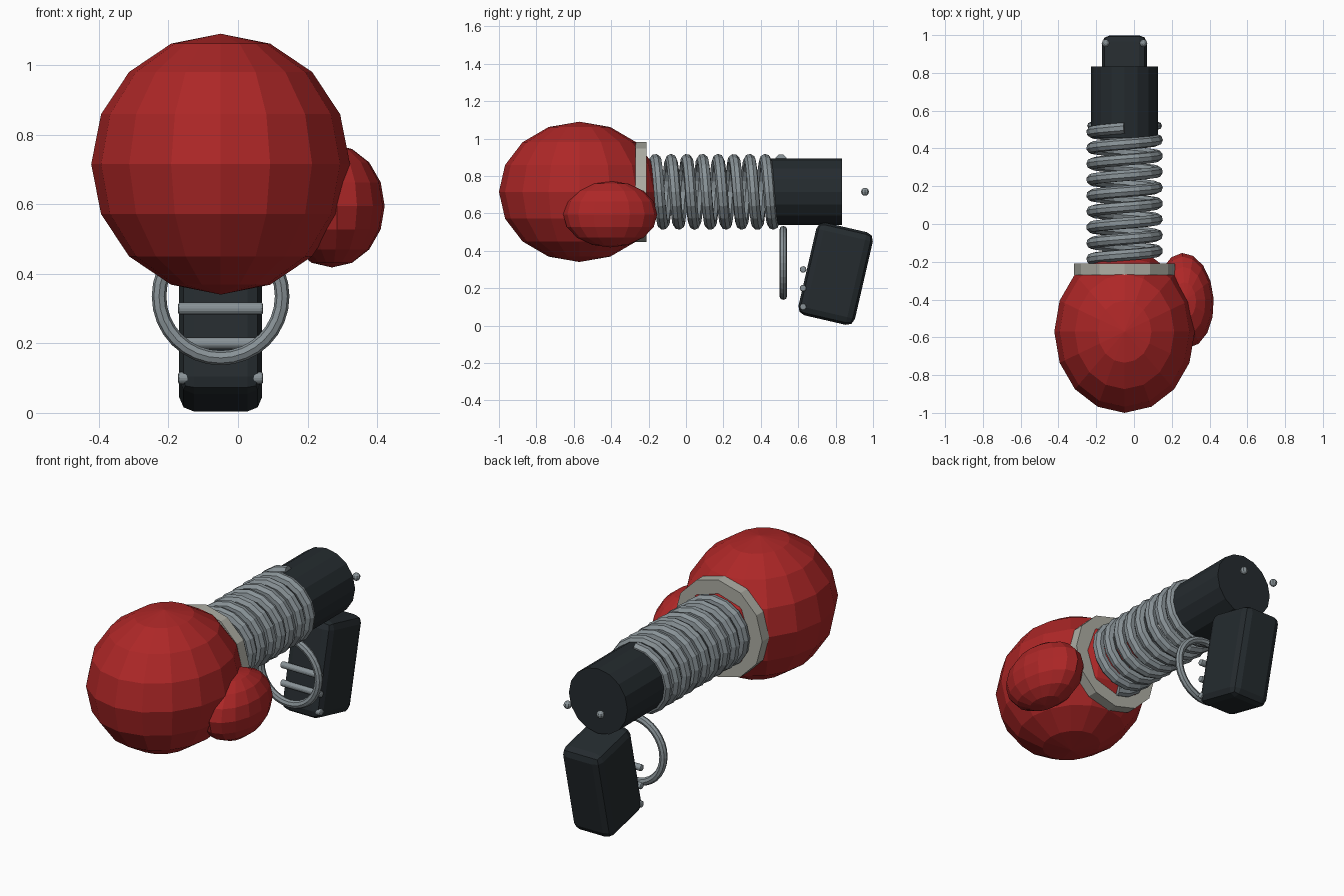
import bpy, math

if "Cube" in bpy.data.objects:
    bpy.data.objects.remove(bpy.data.objects["Cube"])

CX, CZ = -0.05, 0.715          # main axis of the device


def material(name, rgb):
    m = bpy.data.materials.new(name)
    m.diffuse_color = (*rgb, 1)
    m.use_nodes = True
    m.node_tree.nodes["Principled BSDF"].inputs["Base Color"].default_value = m.diffuse_color
    return m


RED = material("red_leather", (0.42, 0.02, 0.02))
DARK = material("dark_metal", (0.018, 0.024, 0.028))
STEEL = material("steel", (0.25, 0.29, 0.31))
CREAM = material("cuff_cloth", (0.42, 0.42, 0.37))


def finish(name, mat, bevel=0, segments=2):
    ob = bpy.context.object
    ob.name = name
    ob.data.materials.append(mat)
    bpy.ops.object.transform_apply(location=False, rotation=False, scale=True)
    if bevel:
        b = ob.modifiers.new("Bevel", "BEVEL")
        b.width, b.segments = bevel, segments
    return ob


def ellipsoid(name, mat, loc, radii, segs=16, rings=8, rot=(0, 0, 0)):
    bpy.ops.mesh.primitive_uv_sphere_add(segments=segs, ring_count=rings, radius=1,
                                         location=loc, rotation=rot)
    bpy.context.object.scale = radii
    return finish(name, mat)


def cylinder(name, mat, loc, radius, depth, sides, rot, bevel=0):
    bpy.ops.mesh.primitive_cylinder_add(vertices=sides, radius=radius, depth=depth,
                                        location=loc, rotation=rot)
    return finish(name, mat, bevel)


def tube(name, mat, points, radius, cyclic=False):
    cu = bpy.data.curves.new(name, "CURVE")
    cu.dimensions = "3D"
    cu.bevel_depth, cu.bevel_resolution, cu.use_fill_caps = radius, 2, True
    sp = cu.splines.new("POLY")
    sp.points.add(len(points) - 1)
    for p, co in zip(sp.points, points):
        p.co = (*co, 1)
    sp.use_cyclic_u, sp.use_smooth = cyclic, False
    cu.materials.append(mat)
    ob = bpy.data.objects.new(name, cu)
    bpy.context.collection.objects.link(ob)
    return ob


ALONG_Y = (math.pi / 2, 0, 0)
ALONG_X = (0, math.pi / 2, 0)

# Glove, thumb and cuff
ellipsoid("glove", RED, (CX, -0.57, CZ), (0.372, 0.43, 0.375))
ellipsoid("thumb", RED, (0.27, -0.405, 0.595), (0.152, 0.252, 0.177), rot=(0, 0, 0.06))
cylinder("cuff", CREAM, (CX, -0.24, CZ), 0.267, 0.06, 12, ALONG_Y)

# Coil spring, ending on top of the barrel
TURNS, STEP, R = 8.5, 16, 0.172
coil = []
for i in range(int(TURNS * STEP) + 1):
    t = i / STEP
    a = math.pi + t * math.tau
    coil.append((CX + R * math.sin(a), 0.508 - (TURNS - t) * 0.084, CZ + R * math.cos(a)))
tube("spring", STEEL, coil, 0.031)

# Barrel and tilted grip
cylinder("barrel", DARK, (CX, 0.645, CZ), 0.178, 0.38, 16, ALONG_Y)
bpy.ops.mesh.primitive_cube_add(size=1, location=(CX, 0.80, 0.277),
                                rotation=(math.radians(-13), 0, 0))
bpy.context.object.scale = (0.238, 0.31, 0.508)
finish("grip", DARK, 0.042)

# Trigger guard ring
ring = [(CX + 0.177 * math.cos(a), 0.52, 0.335 + 0.177 * math.sin(a))
        for a in (math.tau * i / 32 for i in range(32))]
tube("trigger_guard", STEEL, ring, 0.021, True)

# Finger bars on the front of the grip
for i in range(3):
    cylinder(f"finger_bar_{i + 1}", STEEL, (CX, 0.626, 0.1 + 0.1 * i), 0.019, 0.245, 8,
             ALONG_X, 0.008)

# Two small studs behind the barrel
for side in (-1, 1):
    ellipsoid(f"rear_stud_{side}", STEEL, (CX + 0.1 * side, 0.957, CZ), (0.021,) * 3, 8, 6)
